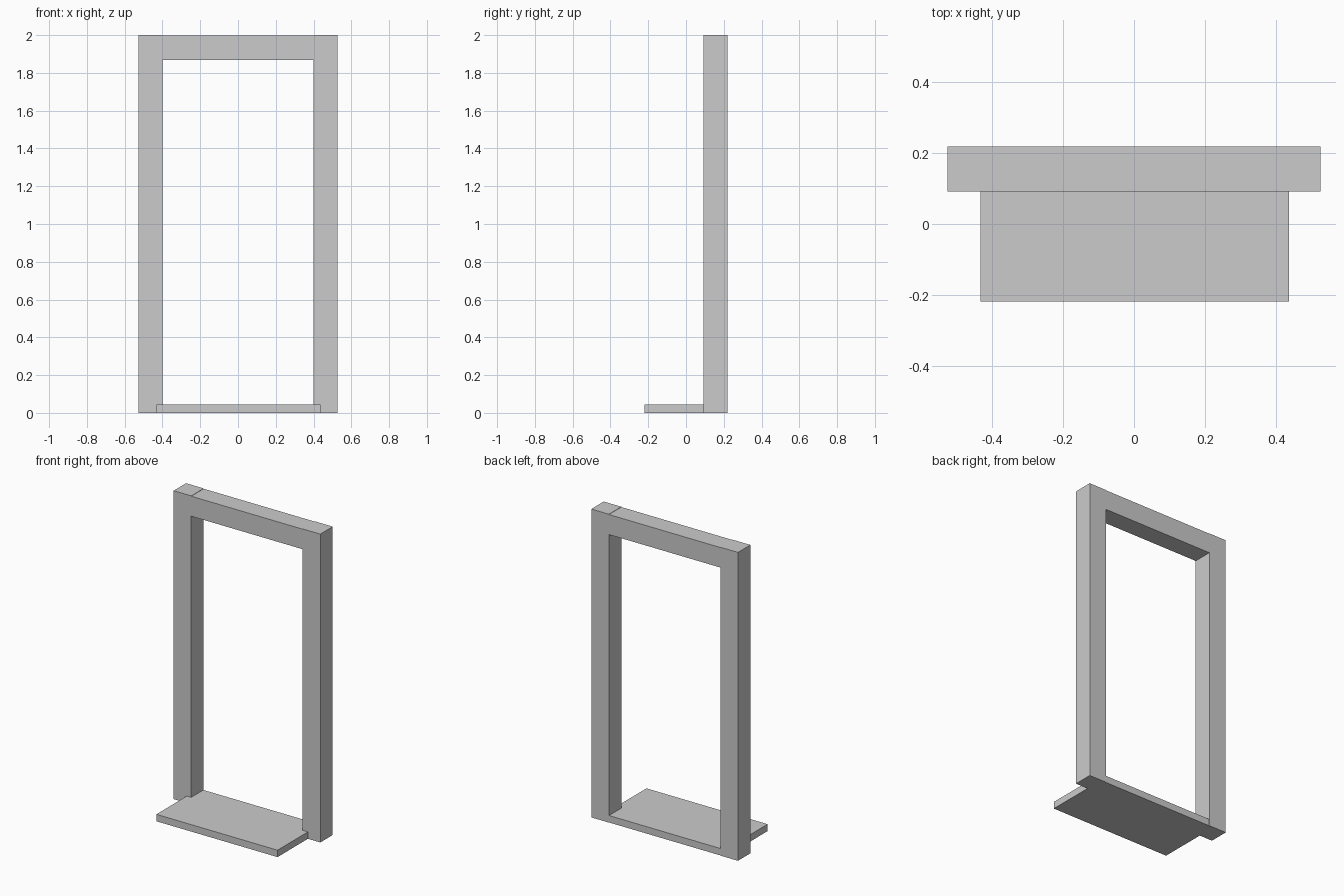
import bpy

if "Cube" in bpy.data.objects:
    bpy.data.objects.remove(bpy.data.objects["Cube"])


def box(name, x, y, z):
    """Box spanning the given (min, max) ranges."""
    bpy.ops.mesh.primitive_cube_add(size=1, location=[(a + b) / 2 for a, b in (x, y, z)])
    ob = bpy.context.object
    ob.name = name
    ob.scale = [b - a for a, b in (x, y, z)]
    bpy.ops.object.transform_apply(location=False, rotation=False, scale=True)
    return ob


OUTER, INNER = 0.526, 0.40   # half widths of the frame and its opening
FRONT, BACK = 0.092, 0.219   # depth range of the frame

# Side posts
box("left_post", (-OUTER, -INNER), (FRONT, BACK), (0, 2))
box("right_post", (INNER, OUTER), (FRONT, BACK), (0, 2))

# Lintel between the posts, a hair below their tops
box("lintel", (-INNER, INNER), (FRONT, BACK), (1.868, 1.998))

# Doorstep running through the opening and out to the front
box("doorstep", (-0.432, 0.437), (-0.219, BACK - 0.002), (0, 0.045))
